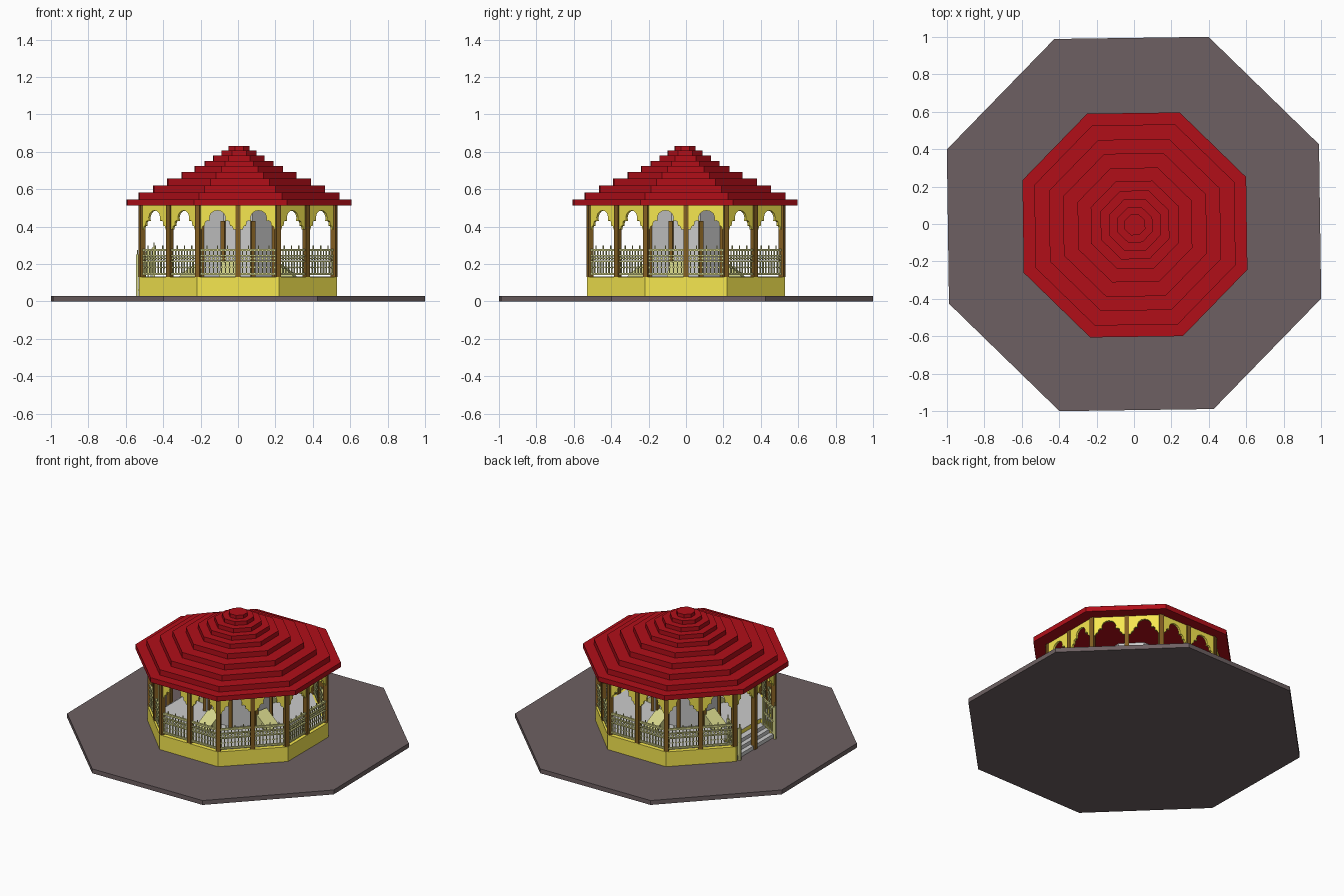
import bpy, bmesh, math
from mathutils import Matrix, Vector

if "Cube" in bpy.data.objects:
    bpy.data.objects.remove(bpy.data.objects["Cube"])

T = Matrix.Translation
def RZ(deg): return Matrix.Rotation(math.radians(deg), 4, 'Z')

def material(name, col):
    m = bpy.data.materials.new(name)
    m.diffuse_color = (*col, 1)
    m.use_nodes = True
    m.node_tree.nodes["Principled BSDF"].inputs["Base Color"].default_value = m.diffuse_color
    return m

RED = material("roof_red", (0.44, 0.0045, 0.0095))
YELLOW = material("wall_yellow", (0.92, 0.80, 0.08))
BROWN = material("post_brown", (0.23, 0.115, 0.016))
STONE = material("paving", (0.153, 0.117, 0.122))
PALE = material("rail_pale", (0.68, 0.68, 0.26))
GREY = material("floor_grey", (0.62, 0.62, 0.62))

def finish(name, bm, mat):
    bmesh.ops.recalc_face_normals(bm, faces=bm.faces)
    me = bpy.data.meshes.new(name)
    bm.to_mesh(me)
    bm.free()
    me.materials.append(mat)
    ob = bpy.data.objects.new(name, me)
    bpy.context.collection.objects.link(ob)
    return ob

def box(bm, c, s, mtx=Matrix()):
    bmesh.ops.create_cube(bm, size=1, matrix=mtx @ T(c) @ Matrix.Diagonal((*s, 1)))

def extrude(bm, pts, vec, mtx=Matrix()):
    """Closed prism from an outline of 3D points."""
    lo = [bm.verts.new(mtx @ Vector(p)) for p in pts]
    hi = [bm.verts.new(mtx @ (Vector(p) + Vector(vec))) for p in pts]
    bm.faces.new(lo[::-1])
    bm.faces.new(hi)
    n = len(pts)
    for i in range(n):
        bm.faces.new((lo[i], lo[(i + 1) % n], hi[(i + 1) % n], hi[i]))

def octagon(apothem, z, turn=0):
    r = apothem / math.cos(math.pi / 8)
    return [(r * math.cos(math.radians(a)), r * math.sin(math.radians(a)), z)
            for a in [turn + 22.5 + 45 * i for i in range(8)]]

# Paving slab
bm = bmesh.new()
extrude(bm, octagon(0.995, 0, 0.8), (0, 0, 0.03))
finish("paving_slab", bm, STONE)

# Base wall and floor, notched on the -x side for the stairs
def notched(apothem, z):
    o = octagon(apothem, z)
    notch = [(-apothem, .2, z), (-.42, .2, z), (-.42, -.2, z), (-apothem, -.2, z)]
    return o[:4] + notch + o[4:]

for name, ap, z, h, mat in (("base_wall", .53, .03, .1, YELLOW), ("floor", .50, .13, .003, GREY)):
    bm = bmesh.new()
    extrude(bm, notched(ap, z), (0, 0, h))
    finish(name, bm, mat)

# Entrance steps
bm = bmesh.new()
for i in range(3):
    x0 = -.52 + .03 * i
    box(bm, ((x0 - .42) / 2, 0, .03 + .0125 * (i + 1)), (-.42 - x0, .4, .025 * (i + 1)))
finish("entrance_steps", bm, GREY)

# Stepped roof: (half width, top height)
bm = bmesh.new()
z = .512
for w, top in ((.598, .545), (.535, .582), (.457, .62), (.382, .657), (.305, .692),
               (.235, .723), (.183, .752), (.137, .78), (.093, .806), (.055, .83)):
    extrude(bm, octagon(w, z, 0.8), (0, 0, top - z), T((.005, -.005, 0)))
    z = top
finish("roof_tiers", bm, RED)

# Posts at the corners and in the middle of each side
bm = bmesh.new()
for i in range(8):
    for ang, r in ((45 * i, .515), (45 * i + 22.5, .555)):
        z0 = .03 if ang == 180 else .13
        box(bm, (r, 0, (z0 + .512) / 2), (.028, .028, .512 - z0), RZ(ang))
finish("posts", bm, BROWN)

# Lobed arch panels between posts
half = [(-1, .512), (-1, .385), (-.86, .385), (-.80, .402), (-.68, .405), (-.66, .425),
        (-.56, .432), (-.42, .43), (-.44, .45), (-.36, .47), (-.2, .482), (0, .486)]
outline = half + [(-y, z) for y, z in half[-2::-1]]
bm = bmesh.new()
W = .098
for i in range(8):
    for s in (-1, 1):
        extrude(bm, [(.508, s * .11 + y * W, z) for y, z in outline], (.014, 0, 0), RZ(45 * i))
finish("arch_panels", bm, YELLOW)

# Railings with balusters, diamond ornaments and finials
bm = bmesh.new()
for i in range(8):
    if i == 4:
        continue
    m = RZ(45 * i)
    for s in (-1, 1):
        for z, t in ((.275, .012), (.245, .007), (.215, .006), (.147, .01)):
            box(bm, (.515, s * .11, z), (.014, .196, t), m)
        for k in range(9):
            y = s * .11 + (k - 4) * .0215
            box(bm, (.515, y, .182), (.006, .006, .07), m)
            box(bm, (.515, y, .26), (.005, .005, .03), m)
            for z, w in ((.23, .013), (.182, .011)):
                d = m @ T((.515, y, z)) @ Matrix.Rotation(math.pi / 4, 4, 'X')
                box(bm, (0, 0, 0), (.007, w, w), d)
        for k in (-1, 0, 1):
            box(bm, (.515, s * .11 + k * .055, .288), (.005, .005, .02), m)
finish("railings", bm, PALE)

# Sloping stair rails on both sides of the entrance
bm = bmesh.new()
for y in (-.19, .19):
    for h in (.02, .10, .19):
        extrude(bm, [(-.54, y - .005, .03 + h), (-.45, y - .005, .09 + h),
                     (-.45, y - .005, .10 + h), (-.54, y - .005, .04 + h)], (0, .01, 0))
    for k in range(5):
        x = -.525 + k * .015
        box(bm, (x, y, .14 + (x + .54) * .67), (.006, .006, .18))
    box(bm, (-.538, y, .14), (.014, .014, .22))
    box(bm, (-.45, y, .19), (.014, .014, .2))
    for x, z in ((-.538, .26), (-.45, .30)):
        box(bm, (x, y, z), (.006, .006, .03))
finish("stair_rails", bm, PALE)

# Central core with corner posts
bm = bmesh.new()
extrude(bm, octagon(.19, .13), (0, 0, .384))
finish("central_core", bm, GREY)
bm = bmesh.new()
for i in range(8):
    box(bm, (.207, 0, .28), (.022, .022, .3), RZ(45 * i + 22.5))
finish("core_posts", bm, BROWN)

# Wedge seats around the core
bm = bmesh.new()
for i in range(4):
    extrude(bm, [(.20, -.05, .133), (.31, -.05, .133), (.29, -.05, .155), (.20, -.05, .22)],
            (0, .1, 0), RZ(90 * i - 10))
finish("seats", bm, PALE)
